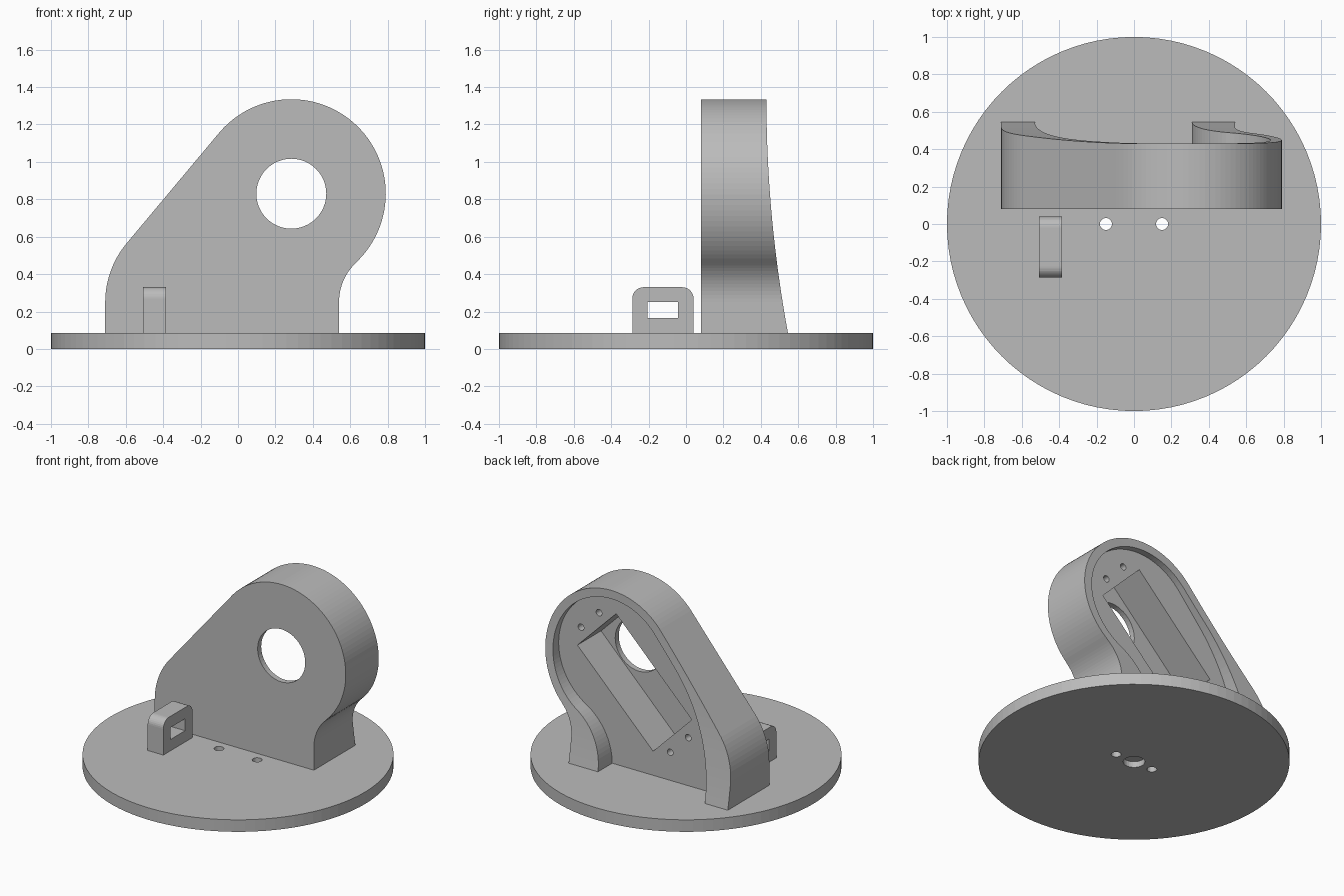
import bpy, bmesh
from math import sin, cos, radians

cube = bpy.data.objects.get("Cube")
if cube:
    bpy.data.objects.remove(cube, do_unlink=True)

grey = bpy.data.materials.new("plain_grey")
grey.use_nodes = True
grey.diffuse_color = (0.5, 0.5, 0.5, 1)
grey.node_tree.nodes["Principled BSDF"].inputs["Base Color"].default_value = grey.diffuse_color


def arc(cx, cy, r, a0, a1, n):
    """Points along an arc, angles in degrees."""
    angles = [radians(a0 + (a1 - a0) * i / n) for i in range(n + 1)]
    return [(cx + r * cos(a), cy + r * sin(a)) for a in angles]


def circle(cx, cy, r, n):
    return arc(cx, cy, r, 0, 360, n)[:-1]


def prism(name, points, axis, lo, hi):
    """Extrude a 2D outline along one axis from lo to hi."""
    place = {"x": lambda a, b, t: (t, a, b),
             "y": lambda a, b, t: (a, t, b),
             "z": lambda a, b, t: (a, b, t)}[axis]
    bm = bmesh.new()
    near = [bm.verts.new(place(a, b, lo)) for a, b in points]
    far = [bm.verts.new(place(a, b, hi)) for a, b in points]
    bm.faces.new(near)
    bm.faces.new(far)
    for i in range(len(points)):
        j = (i + 1) % len(points)
        bm.faces.new((near[i], near[j], far[j], far[i]))
    bmesh.ops.recalc_face_normals(bm, faces=bm.faces[:])
    mesh = bpy.data.meshes.new(name)
    bm.to_mesh(mesh)
    bm.free()
    mesh.materials.append(grey)
    obj = bpy.data.objects.new(name, mesh)
    bpy.context.collection.objects.link(obj)
    return obj


def cut(target, points, axis, lo, hi):
    """Subtract an extruded outline from the target."""
    cutter = prism("cutter", points, axis, lo, hi)
    cutter.hide_render = True
    mod = target.modifiers.new("cut", "BOOLEAN")
    mod.operation = "DIFFERENCE"
    mod.solver = "EXACT"
    mod.object = cutter
    bpy.context.view_layer.objects.active = target
    bpy.ops.object.modifier_apply(modifier=mod.name)
    bpy.data.objects.remove(cutter, do_unlink=True)


TOP = 0.085           # upper face of the base
FRONT, FLOOR = 0.08, 0.385   # bracket front and pocket floor
CX, CZ = 0.285, 0.83  # centre of the round head

# Round base with two through holes and a blind hole underneath
base = prism("base_disc", circle(0, 0, 1, 96), "z", 0, TOP)
for x in (-0.15, 0.15):
    cut(base, circle(x, 0, 0.032, 24), "z", -0.1, 0.2)
cut(base, circle(0, 0, 0.07, 32), "z", -0.1, 0.042)

# Upright bracket: round head, sloped shoulder, concave neck
outline = ([(-0.71, 0.08)]
           + arc(-0.22, 0.25, 0.49, 180, 139, 12)
           + arc(CX, CZ, 0.505, 139, -46.8, 56)
           + arc(0.83, 0.25, 0.29, 133.2, 180, 12)
           + [(0.54, 0.08)])
bracket = prism("bracket", outline, "y", FRONT, 0.7)

# Curved back that flares towards the feet
back = [(0.43 + 0.115 * (i / 20) ** 2, 1.335 - 1.25 * i / 20) for i in range(21)]
back = [(0.43, 1.5)] + back + [(0.55, 0), (0.9, 0), (0.9, 1.5)]
cut(bracket, back, "x", -1, 1)

# Open pocket in the back
pocket = ([(-0.53, 0)]
          + arc(0.76, 0.085, 1.29, 180, 139.3, 20)
          + arc(CX, CZ, 0.445, 139.3, -58.8, 56)
          + arc(0.736, 0.085, 0.426, 121.2, 180, 16)
          + [(0.31, 0)])
cut(bracket, pocket, "y", FLOOR, 1)


def tilted(along, across):
    """Point in the diagonal frame of the motor slot."""
    k = cos(radians(45))
    return 0.134 + k * (along + across), 0.705 + k * (along - across)


# Diagonal slot, screw holes at its ends, round opening in the front
slot = [tilted(a, b) for a, b in ((-0.42, -0.215), (0.42, -0.215), (0.42, 0.215), (-0.42, 0.215))]
cut(bracket, slot, "y", 0.12, 0.5)
for along in (-0.495, 0.495):
    for across in (-0.1, 0.1):
        cut(bracket, circle(*tilted(along, across), 0.023, 20), "y", 0.2, 0.5)
cut(bracket, circle(CX, CZ, 0.187, 48), "y", 0, 0.2)

# Small tie tab with rounded top corners and a rectangular window
tab = ([(-0.287, 0.08)]
       + arc(-0.227, 0.27, 0.06, 180, 90, 8)
       + arc(-0.02, 0.27, 0.06, 90, 0, 8)
       + [(0.04, 0.08)])
tie_tab = prism("tie_tab", tab, "x", -0.508, -0.385)
cut(tie_tab, [(-0.207, 0.165), (-0.043, 0.165), (-0.043, 0.25), (-0.207, 0.25)], "x", -0.6, -0.3)
